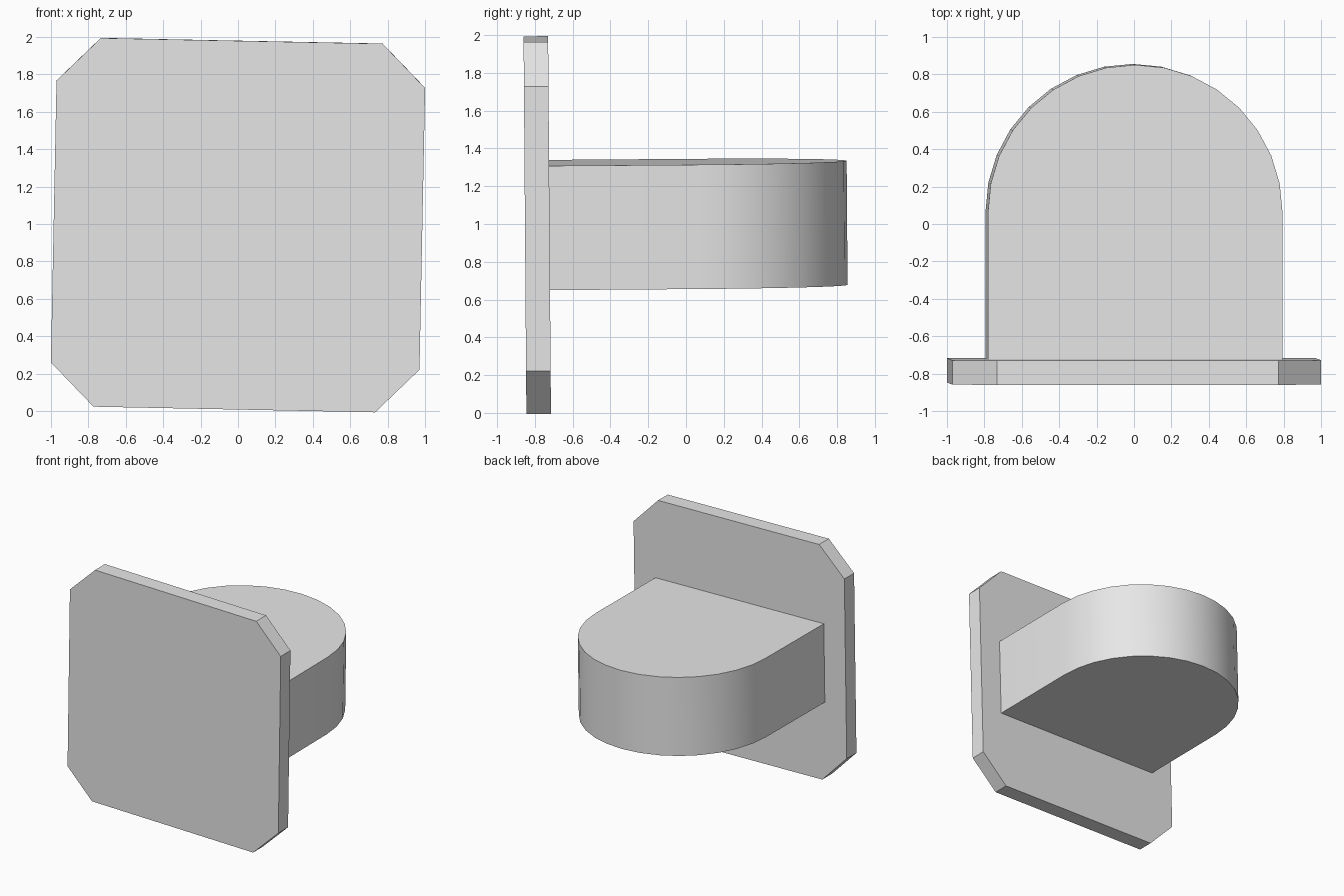
import bpy, bmesh, math
from mathutils import Matrix, Vector

cube = bpy.data.objects.get("Cube")
if cube:
    bpy.data.objects.remove(cube, do_unlink=True)

GREY = (0.8, 0.8, 0.8, 1.0)
grey = bpy.data.materials.new("light grey")
grey.use_nodes = True
grey.diffuse_color = GREY
grey.node_tree.nodes["Principled BSDF"].inputs["Base Color"].default_value = GREY

# The whole piece leans very slightly
TILT = (Matrix.Translation((0, 0, 1))
        @ Matrix.Rotation(0.0075, 4, 'X') @ Matrix.Rotation(0.02, 4, 'Y'))


def extrude_profile(name, points, depth):
    """Extrude a closed outline of 3D points along a vector."""
    bm = bmesh.new()
    face = bm.faces.new([bm.verts.new(p) for p in points])
    result = bmesh.ops.extrude_face_region(bm, geom=[face], use_keep_orig=True)
    moved = [g for g in result["geom"] if isinstance(g, bmesh.types.BMVert)]
    bmesh.ops.translate(bm, verts=moved, vec=Vector(depth))
    bmesh.ops.recalc_face_normals(bm, faces=bm.faces)
    mesh = bpy.data.meshes.new(name)
    bm.to_mesh(mesh)
    bm.free()
    mesh.materials.append(grey)
    obj = bpy.data.objects.new(name, mesh)
    obj.matrix_world = TILT
    bpy.context.collection.objects.link(obj)
    return obj


# Upright square plate with clipped corners
front, back, half, inner = -0.8525, -0.7225, 0.985, 0.753
outline = []
for sx, sz in ((1, 1), (-1, 1), (-1, -1), (1, -1)):
    pair = [(sx * half, front, sz * inner), (sx * inner, front, sz * half)]
    outline += pair if sx == sz else pair[::-1]
plate = extrude_profile("plate", outline, (0, back - front, 0))

# Horizontal round-ended block behind the plate
radius, centre_y, half_height, steps = 0.787, 0.066, 0.329, 16
outline = [(-radius, back, -half_height), (radius, back, -half_height)]
for i in range(steps + 1):
    a = math.pi * i / steps
    outline.append((radius * math.cos(a), centre_y + radius * math.sin(a), -half_height))
block = extrude_profile("rounded_block", outline, (0, 0, 2 * half_height))

# Smooth the curved wall, keep the edges sharp
bpy.ops.object.select_all(action='DESELECT')
block.select_set(True)
bpy.context.view_layer.objects.active = block
bpy.ops.object.shade_smooth_by_angle(angle=math.radians(30))
